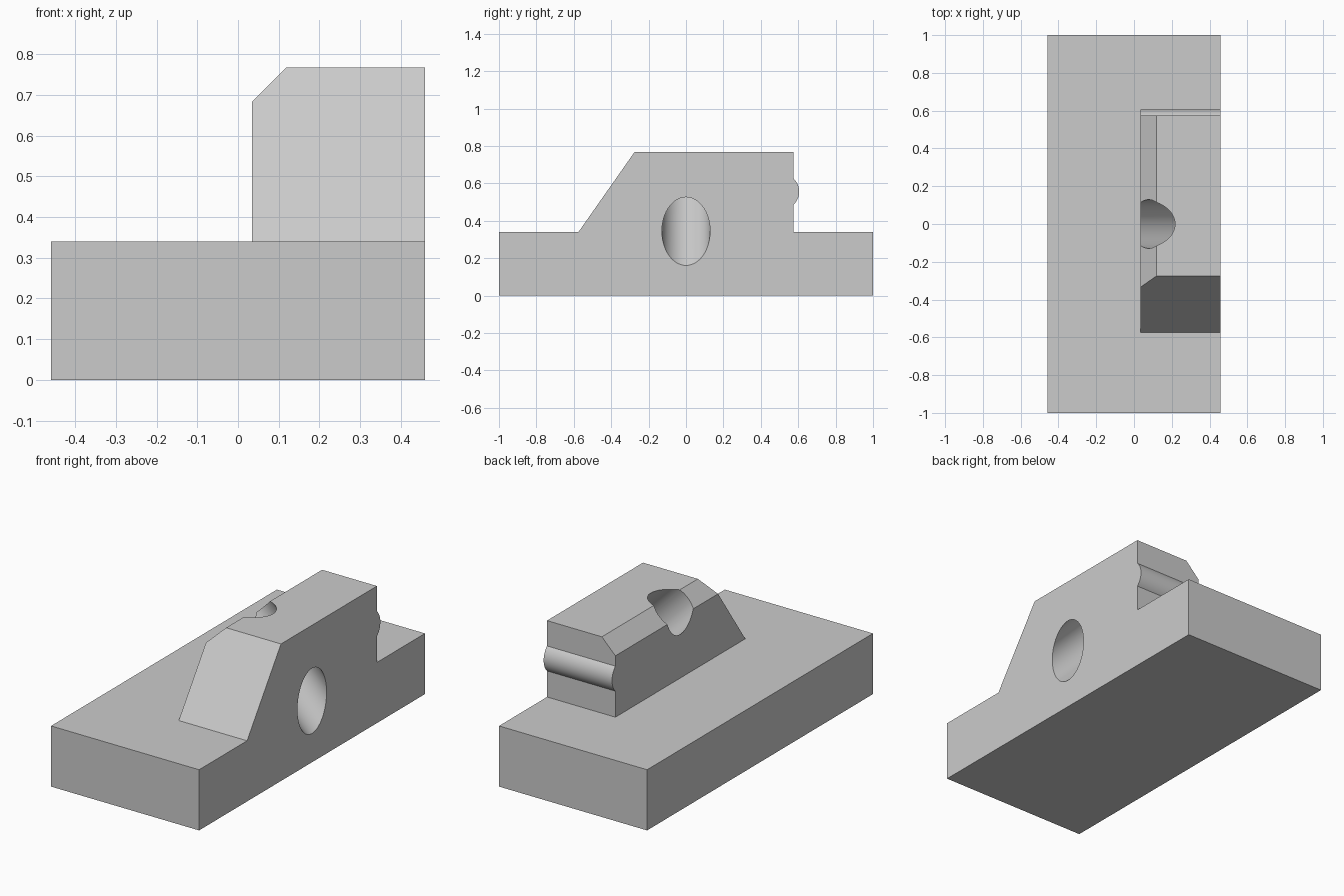
import bpy, bmesh, math
from mathutils import Vector

if "Cube" in bpy.data.objects:
    bpy.data.objects.remove(bpy.data.objects["Cube"])

grey = bpy.data.materials.new("plain grey")
grey.diffuse_color = (0.6, 0.6, 0.6, 1)
grey.use_nodes = True
grey.node_tree.nodes["Principled BSDF"].inputs["Base Color"].default_value = grey.diffuse_color


def extrude_x(name, profile, x0, x1, cut=None):
    """Extrude a (y, z) outline along x; cut = (point, normal) trims one corner."""
    bm = bmesh.new()
    face = bm.faces.new([bm.verts.new((x0, y, z)) for y, z in profile])
    ext = bmesh.ops.extrude_face_region(bm, geom=[face])
    moved = [v for v in ext["geom"] if isinstance(v, bmesh.types.BMVert)]
    bmesh.ops.translate(bm, verts=moved, vec=(x1 - x0, 0, 0))
    if cut:
        res = bmesh.ops.bisect_plane(bm, geom=bm.verts[:] + bm.edges[:] + bm.faces[:],
                                     plane_co=cut[0], plane_no=cut[1], clear_outer=True)
        edges = [e for e in res["geom_cut"] if isinstance(e, bmesh.types.BMEdge)]
        bmesh.ops.holes_fill(bm, edges=edges)
    bmesh.ops.recalc_face_normals(bm, faces=bm.faces[:])
    mesh = bpy.data.meshes.new(name)
    bm.to_mesh(mesh)
    bm.free()
    mesh.materials.append(grey)
    obj = bpy.data.objects.new(name, mesh)
    bpy.context.collection.objects.link(obj)
    return obj


def boolean(target, tool, operation):
    """Apply a boolean and remove the tool object."""
    mod = target.modifiers.new(operation, 'BOOLEAN')
    mod.object, mod.operation, mod.solver = tool, operation, 'EXACT'
    bpy.context.view_layer.objects.active = target
    bpy.ops.object.modifier_apply(modifier=mod.name)
    bpy.data.objects.remove(tool)


# Base slab
body = extrude_x("base_with_clamp_block", [(-1, 0), (1, 0), (1, 0.34), (-1, 0.34)], -0.459, 0.459)

# Upright block: sloped front, rounded rib on the back, chamfered inner top edge
rib_r, rib_half = 0.097, math.asin(0.07 / 0.097)
rib = [(0.508 + rib_r * math.cos(a), 0.556 + rib_r * math.sin(a))
       for a in (-rib_half + 2 * rib_half * i / 20 for i in range(21))]
outline = [(-0.575, 0.2), (0.575, 0.2)] + rib + [(0.575, 0.768), (-0.275, 0.768), (-0.575, 0.34)]
block = extrude_x("block", outline, 0.035, 0.459, cut=((0.035, 0, 0.684), (-1, 0, 1)))
boolean(body, block, 'UNION')

# Diagonal bore from the chamfer down to the outer side
bpy.ops.mesh.primitive_cylinder_add(vertices=64, radius=0.129, depth=2, location=(0.247, 0, 0.556))
bore = bpy.context.object
bore.rotation_euler = Vector((-1, 0, 1)).to_track_quat('Z', 'Y').to_euler()
bore.data.materials.append(grey)
bpy.context.view_layer.update()
boolean(body, bore, 'DIFFERENCE')

# Smooth only the curved surfaces
bpy.ops.object.select_all(action='DESELECT')
body.select_set(True)
bpy.context.view_layer.objects.active = body
bpy.ops.object.shade_smooth_by_angle(angle=math.radians(20))
